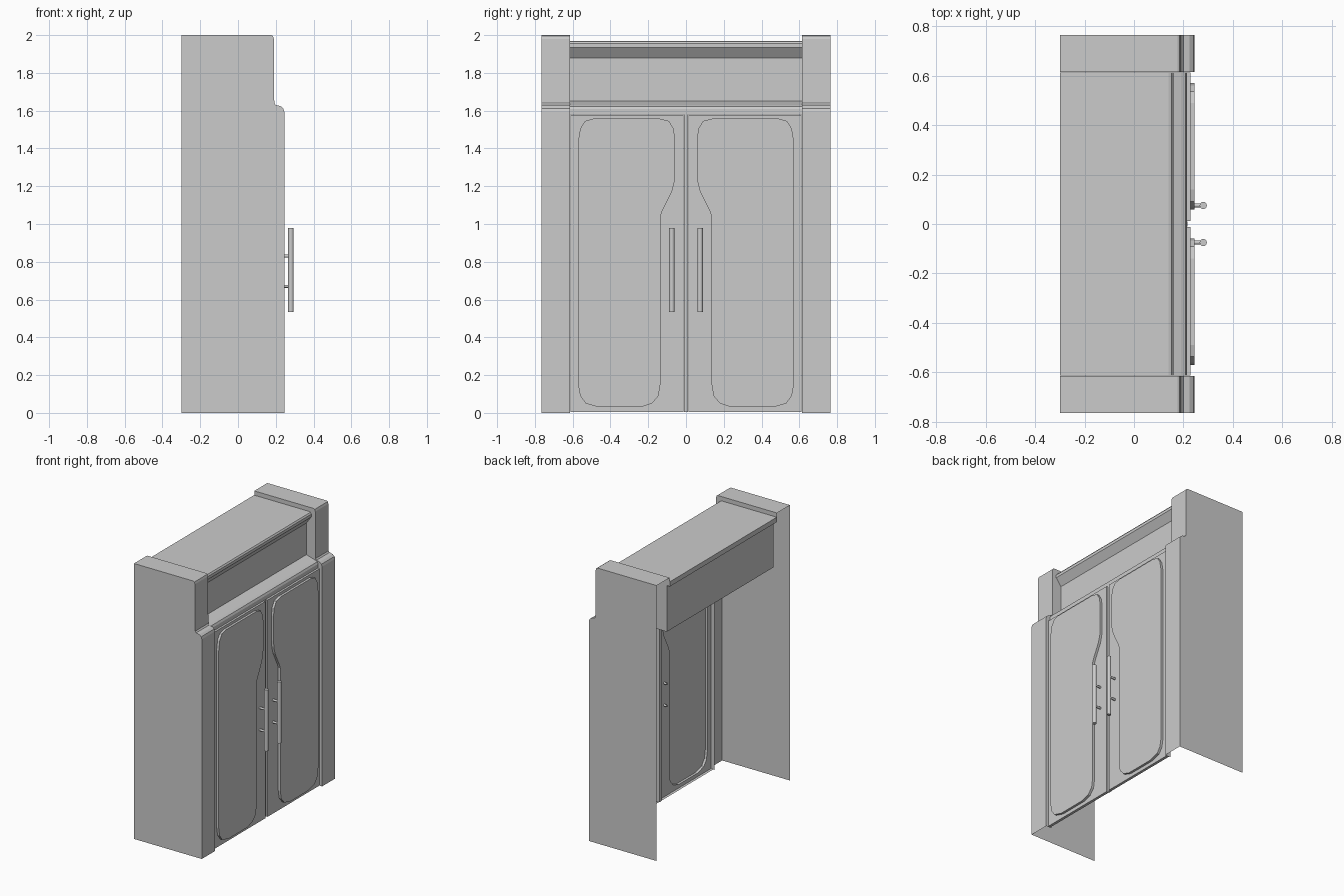
import bpy, bmesh
from math import pi

if "Cube" in bpy.data.objects:
    bpy.data.objects.remove(bpy.data.objects["Cube"])


def finish(bm, name):
    bmesh.ops.recalc_face_normals(bm, faces=bm.faces)
    me = bpy.data.meshes.new(name)
    bm.to_mesh(me)
    bm.free()
    ob = bpy.data.objects.new(name, me)
    bpy.context.collection.objects.link(ob)
    return ob


def ring(bm, pts):
    return [bm.verts.new(p) for p in pts]


def bridge(bm, a, b, closed=True):
    n = len(a)
    for i in range(n if closed else n - 1):
        j = (i + 1) % n
        bm.faces.new((a[i], a[j], b[j], b[i]))


def extrude_xz(name, profile, y0, y1):
    bm = bmesh.new()
    a = ring(bm, [(x, y0, z) for x, z in profile])
    b = ring(bm, [(x, y1, z) for x, z in profile])
    bridge(bm, a, b)
    bm.faces.new(a)
    bm.faces.new(b)
    return finish(bm, name)


def cylinder(name, radius, length, loc, rot=(0, 0, 0), sides=16):
    bpy.ops.mesh.primitive_cylinder_add(vertices=sides, radius=radius, depth=length,
                                        location=loc, rotation=rot)
    bpy.context.object.name = name
    bpy.ops.object.shade_smooth_by_angle()


# Hollow side pillars: outer sheet, front/top strip and a short inner return
OUTER = [(.245, 0), (.245, 1.595), (.24, 1.612), (.225, 1.624), (.2, 1.63), (.192, 1.64),
         (.19, 1.98), (.185, 1.995), (.175, 2), (-.3, 2)]
INNER = [(.2, 0), (.2, 1.585), (.195, 1.59), (.18, 1.595), (.12, 1.6), (.11, 1.62),
         (.1, 1.94), (.095, 1.95), (.09, 1.955), (-.3, 1.955)]


def pillar(name, s):
    bm = bmesh.new()
    a = ring(bm, [(x, s * .765, z) for x, z in OUTER])
    b = ring(bm, [(x, s * .615, z) for x, z in OUTER])
    c = ring(bm, [(x, s * .615, z) for x, z in INNER])
    bridge(bm, a, b, False)
    bridge(bm, b, c, False)
    bm.faces.new(a + [bm.verts.new((-.3, s * .765, 0))])
    finish(bm, name)


# Embossed door panel outline (y, z), narrower beside the handle
PANEL = [(.058, 1.45), (.066, 1.505), (.09, 1.545), (.14, 1.558), (.49, 1.558), (.535, 1.545),
         (.56, 1.505), (.571, 1.44), (.571, .15), (.56, .09), (.53, .05), (.46, .03),
         (.24, .03), (.18, .05), (.146, .09), (.136, .15), (.136, 1.04), (.125, 1.07),
         (.075, 1.17), (.062, 1.22), (.058, 1.27)]
RECT = [(.012, .004), (.612, .004), (.612, 1.578), (.012, 1.578)]


def door(name, s):
    bm = bmesh.new()

    def at(pts, x):
        return ring(bm, [(x, s * y, z) for y, z in pts])

    frame, hole = at(RECT, .228), at(PANEL, .228)
    edges = [bm.edges.new((r[i - 1], r[i])) for r in (frame, hole) for i in range(len(r))]
    bmesh.ops.triangle_fill(bm, use_beauty=True, use_dissolve=False, edges=edges, normal=(1, 0, 0))
    bridge(bm, frame, at(RECT, .208))
    cap = at(PANEL, .245)
    bridge(bm, hole, cap)
    bm.faces.new(cap)
    finish(bm, name)


for side, s in (("left", -1), ("right", 1)):
    pillar(side + "_pillar", s)
    door(side + "_door", s)
    # Bar handle with two posts going through the door
    cylinder(side + "_handle_bar", .0145, .445, (.28, s * .075, .757))
    for z in (.67, .83):
        cylinder(side + "_handle_post", .008, .075, (.2425, s * .075, z), (0, pi / 2, 0), 12)

# Header: top slab lip, recessed fascia, sloped ledge and closed box behind
extrude_xz("header", [(-.3, 1.97), (.14, 1.97), (.152, 1.966), (.16, 1.955), (.16, 1.935),
                      (.12, 1.88), (.12, 1.65), (.19, 1.63), (.208, 1.622), (.215, 1.608),
                      (.215, 1.58), (.19, 1.58), (.19, 1.6), (-.275, 1.6), (-.275, 1.935),
                      (-.3, 1.935)], -.613, .613)

# Strip closing the gap between the doors
extrude_xz("door_gap_strip", [(.205, .004), (.216, .004), (.216, 1.58), (.205, 1.58)], -.011, .011)
